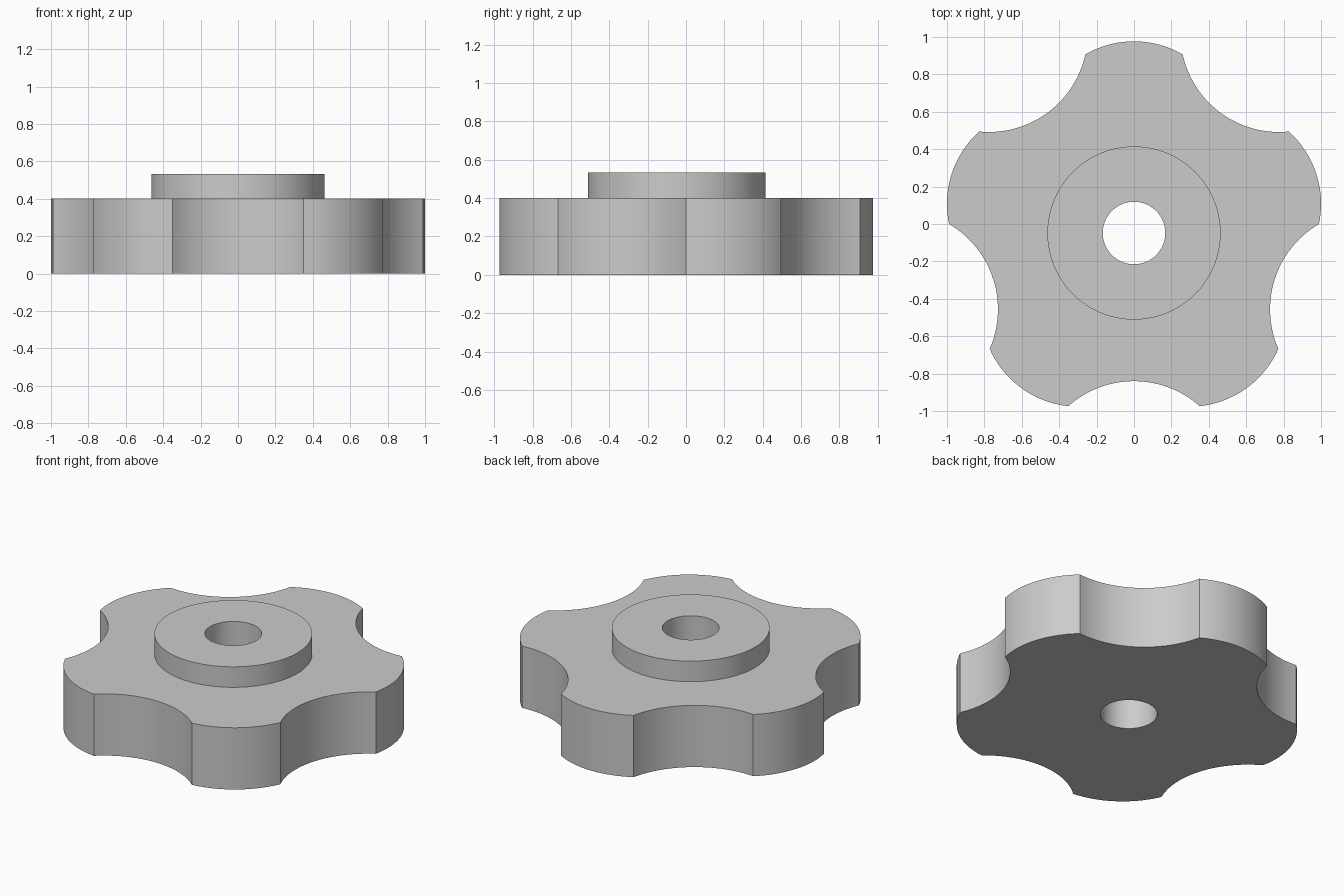
import bpy
from math import sin, cos, asin, atan2, hypot, pi, radians

cube = bpy.data.objects.get("Cube")
if cube:
    bpy.data.objects.remove(cube)

LOBES, STEPS = 5, 24
REACH, LOBE_R = 1.0247, 0.52      # lobe tip distance and lobe arc radius
NOTCH_DEPTH = 0.792               # distance from axis to notch bottom
HUB_R, BORE_R = 0.463, 0.167
GRIP_TOP, HUB_TOP = 0.4, 0.533
AXIS_Y = -0.0955 * (REACH - LOBE_R)

grey = bpy.data.materials.new("plain grey")
grey.use_nodes = True
grey.diffuse_color = (0.6, 0.6, 0.6, 1)
grey.node_tree.nodes["Principled BSDF"].inputs["Base Color"].default_value = (0.6, 0.6, 0.6, 1)


def star_outline():
    """Five convex lobes joined by concave notches, as (radius, angle) pairs."""
    half = radians(30)
    lobe_c = REACH - LOBE_R
    cx, cy = lobe_c + LOBE_R * cos(half), LOBE_R * sin(half)
    corner_r, corner_a = hypot(cx, cy), atan2(cy, cx)
    # Notch arc through the two neighbouring corners and the notch bottom
    notch_a = pi / LOBES
    h = corner_r * sin(notch_a - corner_a)
    sag = corner_r * cos(notch_a - corner_a) - NOTCH_DEPTH
    notch_r = (h * h + sag * sag) / (2 * sag)
    notch_c, sweep = NOTCH_DEPTH + notch_r, asin(h / notch_r)
    points = []
    for k in range(LOBES):
        turn = pi / 2 + k * 2 * pi / LOBES
        for centre, radius, span, offset in ((lobe_c, LOBE_R, half, 0),
                                             (notch_c, -notch_r, -sweep, notch_a)):
            for i in range(STEPS):
                t = span * (2 * i / STEPS - 1)
                x, y = centre + radius * cos(t), radius * sin(t)
                points.append((hypot(x, y), turn + offset + atan2(y, x)))
    return points


outline = star_outline()


def ring(z, radius=None):
    """Outline loop at height z, or a circle sharing its angles."""
    return [((radius or r) * cos(a), (radius or r) * sin(a) + AXIS_Y, z) for r, a in outline]


def loft(name, rings):
    """Join successive loops with quads."""
    n = len(outline)
    verts = [p for loop in rings for p in loop]
    faces = [(j * n + i, j * n + (i + 1) % n, (j + 1) * n + (i + 1) % n, (j + 1) * n + i)
             for j in range(len(rings) - 1) for i in range(n)]
    mesh = bpy.data.meshes.new(name)
    mesh.from_pydata(verts, [], faces)
    mesh.materials.append(grey)
    obj = bpy.data.objects.new(name, mesh)
    bpy.context.collection.objects.link(obj)
    bpy.ops.object.select_all(action='DESELECT')
    obj.select_set(True)
    bpy.context.view_layer.objects.active = obj
    bpy.ops.object.shade_smooth_by_angle(angle=radians(20))


# Lobed hand grip with the lower part of the bore
loft("lobed_grip", [ring(GRIP_TOP, BORE_R), ring(0, BORE_R), ring(0),
                    ring(GRIP_TOP), ring(GRIP_TOP, HUB_R)])

# Raised round hub with the upper part of the bore
loft("hub", [ring(GRIP_TOP, HUB_R), ring(HUB_TOP, HUB_R),
             ring(HUB_TOP, BORE_R), ring(GRIP_TOP, BORE_R)])
